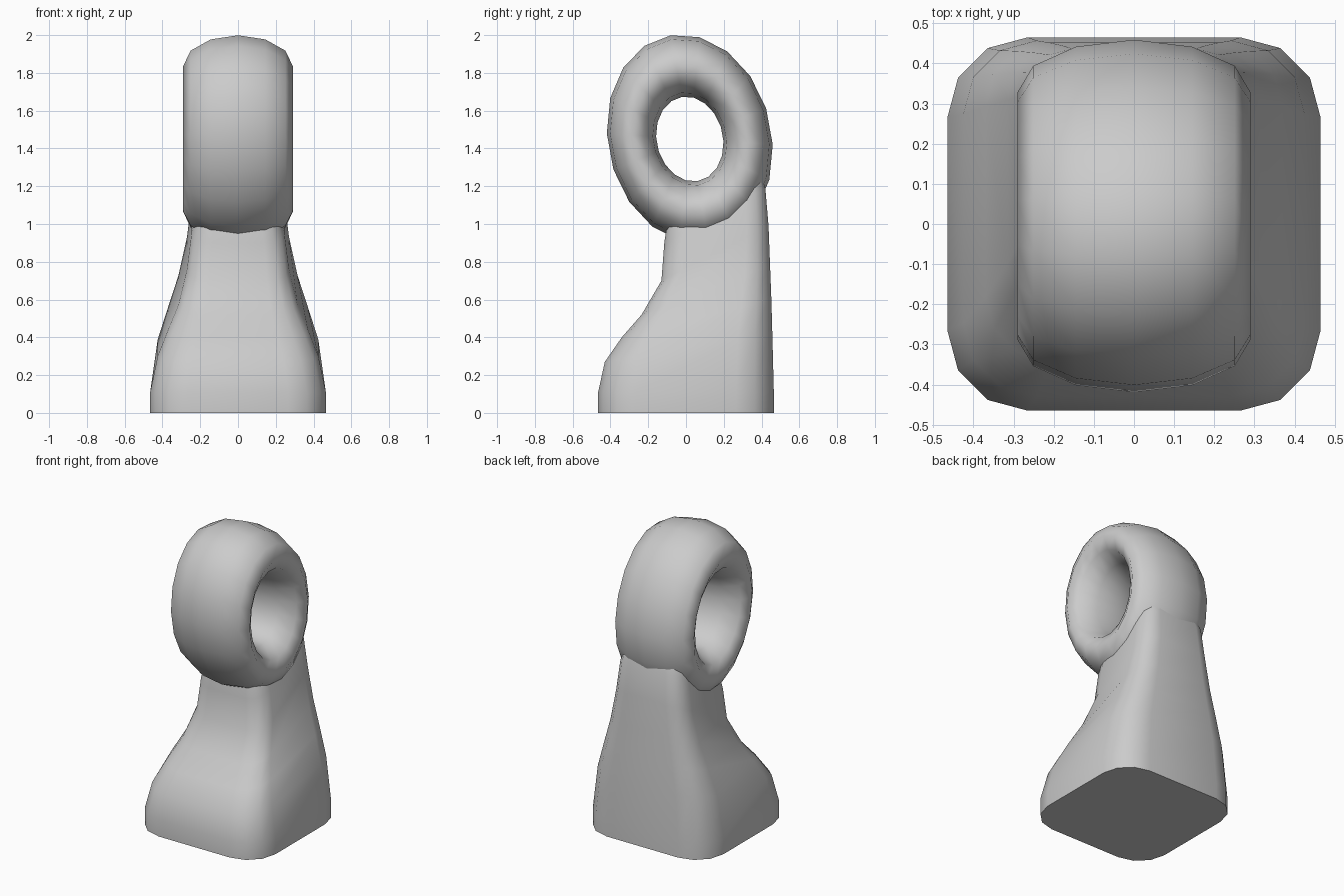
import bpy, bmesh
from math import sin, cos, tau, radians

if "Cube" in bpy.data.objects:
    bpy.data.objects.remove(bpy.data.objects["Cube"])


def make_object(name, bm, angle):
    bmesh.ops.recalc_face_normals(bm, faces=bm.faces)
    mesh = bpy.data.meshes.new(name)
    bm.to_mesh(mesh)
    bm.free()
    ob = bpy.data.objects.new(name, mesh)
    bpy.context.collection.objects.link(ob)
    bpy.ops.object.select_all(action='DESELECT')
    ob.select_set(True)
    bpy.context.view_layer.objects.active = ob
    bpy.ops.object.shade_smooth_by_angle(angle=radians(angle))
    return ob


def bridge(bm, a, b):
    n = len(a)
    for i in range(n):
        bm.faces.new((a[i], a[(i + 1) % n], b[(i + 1) % n], b[i]))


# Pedestal: rounded-square sections that rise toward the back
# (half width, front y, front z, back y, back z)
sections = [
    (0.465, -0.465, 0.00, 0.465, 0.00),
    (0.465, -0.465, 0.11, 0.465, 0.11),
    (0.425, -0.43, 0.27, 0.457, 0.42),
    (0.37, -0.34, 0.40, 0.452, 0.60),
    (0.315, -0.235, 0.52, 0.445, 0.78),
    (0.27, -0.13, 0.70, 0.437, 0.99),
    (0.245, -0.115, 0.90, 0.42, 1.19),
    (0.22, -0.10, 1.00, 0.40, 1.26),
]
bm = bmesh.new()
loops = []
for hx, yf, zf, yb, zb in sections:
    hy, yc = (yb - yf) / 2, (yb + yf) / 2
    r = 0.43 * min(hx, hy)
    loop = []
    for corner, (sx, sy) in enumerate([(1, 1), (-1, 1), (-1, -1), (1, -1)]):
        for k in range(4):
            a = radians(corner * 90 + k * 30)
            x = sx * (hx - r) + r * cos(a)
            y = sy * (hy - r) + r * sin(a)
            z = zf + (zb - zf) * (y + hy) / (2 * hy)
            loop.append(bm.verts.new((x, yc + y, z)))
    loops.append(loop)
for a, b in zip(loops, loops[1:]):
    bridge(bm, a, b)
bm.faces.new(loops[0])
bm.faces.new(loops[-1])
make_object("pedestal", bm, 50)

# Ring: tall, slightly leaning torus with a wide elliptical section
bm = bmesh.new()
loops = []
for i in range(18):
    a = tau * i / 18 - radians(2)
    dy = 0.438 * cos(a) - 0.04 * sin(a)
    dz = -0.01 * cos(a) + 0.553 * sin(a)
    loop = []
    for j in range(12):
        b = tau * j / 12
        s = 0.703 + 0.297 * cos(b)
        loop.append(bm.verts.new((0.29 * sin(b), 0.02 + dy * s, 1.45 + dz * s)))
    loops.append(loop)
for i in range(18):
    bridge(bm, loops[i], loops[(i + 1) % 18])
make_object("ring", bm, 80)
